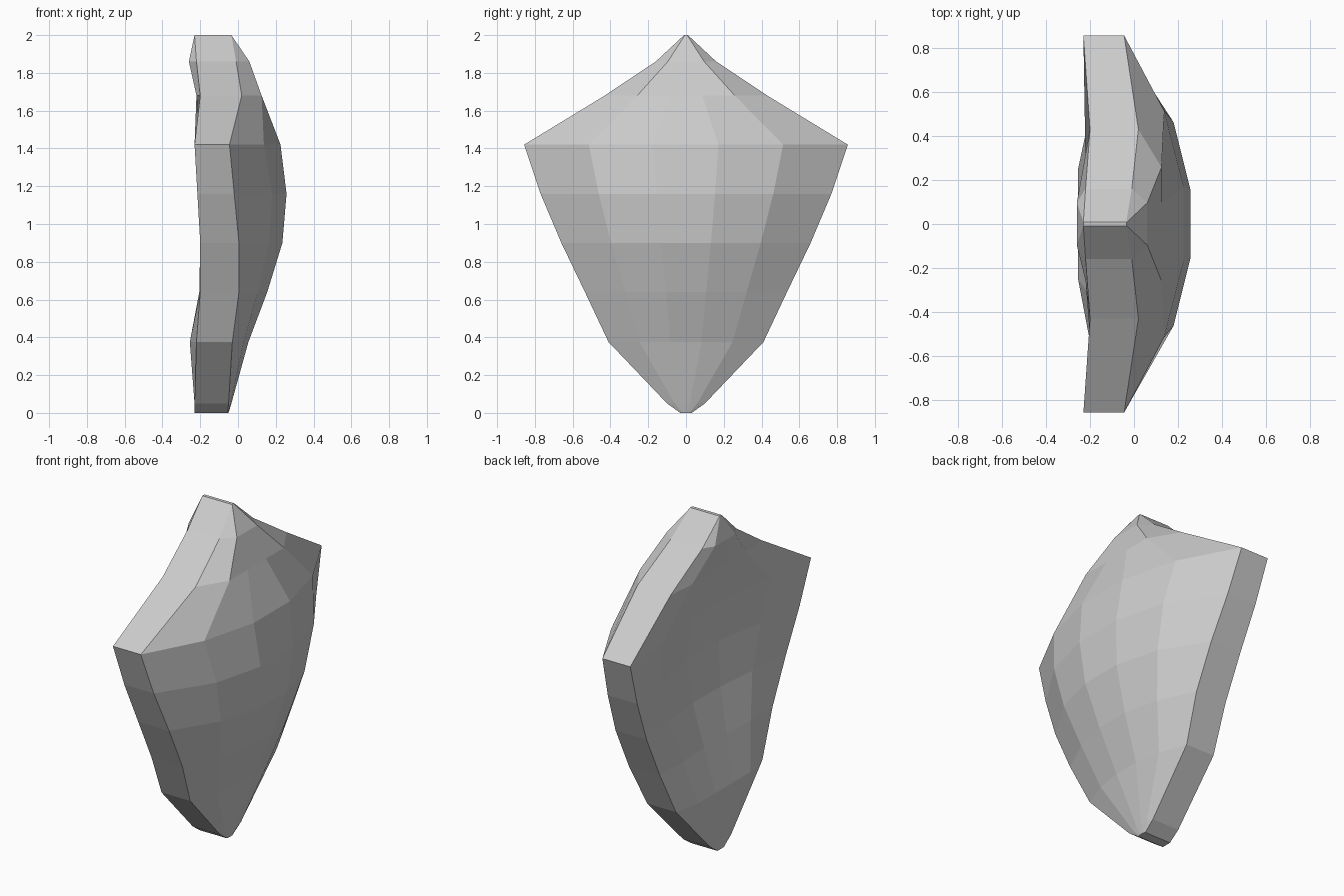
import bpy
import bmesh

cube = bpy.data.objects.get("Cube")
if cube:
    bpy.data.objects.remove(cube, do_unlink=True)

# Each row: height, half width, front depth and back depth,
# with depths listed as rim, inner column, centre column
ROWS = [
    (2, .01, (-.035, -.035, -.035), (-.23, -.23, -.23)),
    (1.86, .16, (-.01, .06, .06), (-.22, -.26, -.26)),
    (1.68, .43, (.02, .125, .125), (-.2, -.22, -.21)),
    (1.42, .857, (-.045, .137, .225), (-.23, -.2, -.155)),
    (1.16, .77, (-.02, .18, .257), (-.215, -.17, -.11)),
    (.9, .66, (.005, .165, .235), (-.2, -.163, -.137)),
    (.64, .535, (.005, .105, .155), (-.2, -.205, -.195)),
    (.375, .41, (-.03, .03, .055), (-.22, -.255, -.255)),
    (.05, .1, (-.05, -.04, -.035), (-.23, -.23, -.23)),
    (0, .03, (-.055, -.05, -.05), (-.23, -.23, -.23)),
]
COLUMNS = (1, .6, .2)


def make_material(name, colour):
    material = bpy.data.materials.new(name)
    material.use_nodes = True
    material.diffuse_color = colour
    shader = material.node_tree.nodes["Principled BSDF"]
    shader.inputs["Base Color"].default_value = colour
    return material


def add_grid(bm, side):
    """Lay one curved face of the shield as a grid, mirrored about y."""
    grid = []
    for row in ROWS:
        height, width, depths = row[0], row[1], row[side]
        half = [(x, -width * part, height) for x, part in zip(depths, COLUMNS)]
        mirrored = [(x, -y, z) for x, y, z in reversed(half)]
        grid.append([bm.verts.new(point) for point in half + mirrored])
    for upper, lower in zip(grid, grid[1:]):
        for i in range(len(upper) - 1):
            bm.faces.new((upper[i], lower[i], lower[i + 1], upper[i + 1]))
    return grid


def outline(grid):
    """Return the boundary of a grid as a closed loop of vertices."""
    left = [row[0] for row in grid]
    right = [row[-1] for row in grid]
    return left + grid[-1][1:-1] + right[::-1] + grid[0][-2:0:-1]


# Curved outer and inner faces
bm = bmesh.new()
front_loop = outline(add_grid(bm, 2))
back_loop = outline(add_grid(bm, 3))

# Thick rim joining the two faces
for i in range(len(front_loop)):
    bm.faces.new((front_loop[i - 1], front_loop[i], back_loop[i], back_loop[i - 1]))
bmesh.ops.recalc_face_normals(bm, faces=bm.faces)

mesh = bpy.data.meshes.new("shield_body")
bm.to_mesh(mesh)
bm.free()
mesh.materials.append(make_material("plain_grey", (.6, .6, .6, 1)))
shield = bpy.data.objects.new("shield_body", mesh)
bpy.context.collection.objects.link(shield)
